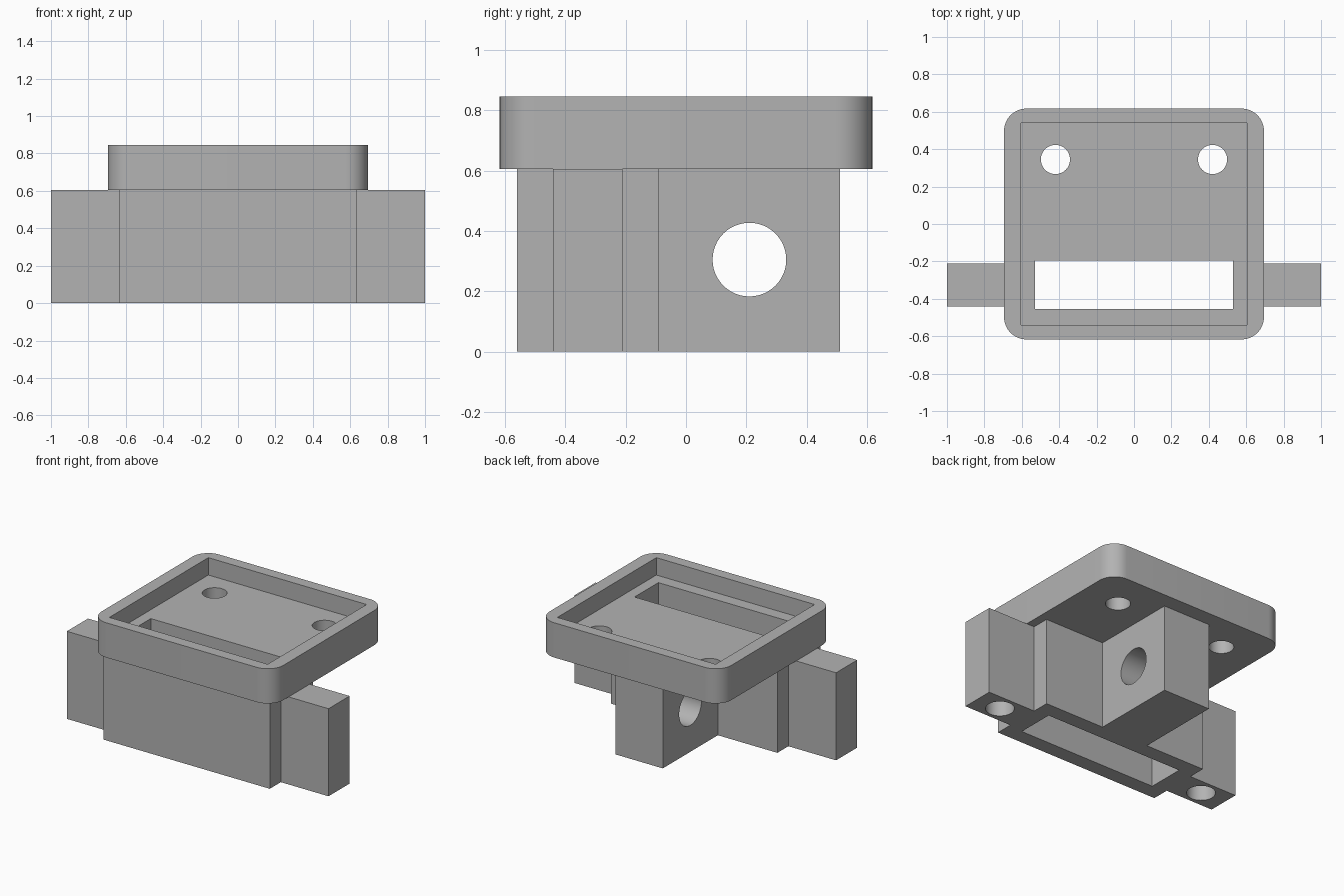
import bpy, bmesh, math
from mathutils import Matrix, Vector

default = bpy.data.objects.get("Cube")
if default:
    bpy.data.objects.remove(default, do_unlink=True)

GREY = (0.45, 0.45, 0.45, 1)
grey = bpy.data.materials.new("plain grey")
grey.use_nodes = True
grey.diffuse_color = GREY
grey.node_tree.nodes["Principled BSDF"].inputs["Base Color"].default_value = GREY

DECK, FLOOR, TOP = 0.605, 0.725, 0.845


def finish(name, bm):
    bmesh.ops.recalc_face_normals(bm, faces=bm.faces[:])
    mesh = bpy.data.meshes.new(name)
    bm.to_mesh(mesh)
    bm.free()
    mesh.materials.append(grey)
    obj = bpy.data.objects.new(name, mesh)
    bpy.context.collection.objects.link(obj)
    return obj


def extrude(name, outline, z0, z1, radius=0):
    """Extrude an outline upwards, optionally rounding its upright edges."""
    bm = bmesh.new()
    face = bm.faces.new([bm.verts.new((x, y, z0)) for x, y in outline])
    result = bmesh.ops.extrude_face_region(bm, geom=[face])
    verts = [g for g in result["geom"] if isinstance(g, bmesh.types.BMVert)]
    bmesh.ops.translate(bm, verts=verts, vec=(0, 0, z1 - z0))
    if radius:
        upright = [e for e in bm.edges
                   if abs(e.verts[0].co.z - e.verts[1].co.z) > 0.01]
        bmesh.ops.bevel(bm, geom=upright, offset=radius, segments=12,
                        profile=0.5, affect='EDGES')
    return finish(name, bm)


def rect(half, y0, y1):
    return [(-half, y0), (half, y0), (half, y1), (-half, y1)]


def cylinder(name, centre, radius, depth, axis="Z"):
    bm = bmesh.new()
    turn = Matrix.Rotation(math.pi / 2, 4, 'Y') if axis == "X" else Matrix()
    bmesh.ops.create_cone(bm, cap_ends=True, segments=48, radius1=radius,
                          radius2=radius, depth=depth,
                          matrix=Matrix.Translation(Vector(centre)) @ turn)
    return finish(name, bm)


def cut(obj, cutters):
    bpy.context.view_layer.objects.active = obj
    for cutter in cutters:
        mod = obj.modifiers.new("cut", 'BOOLEAN')
        mod.operation, mod.solver, mod.object = 'DIFFERENCE', 'EXACT', cutter
        bpy.ops.object.modifier_apply(modifier=mod.name)
        bpy.data.objects.remove(cutter, do_unlink=True)
    bpy.ops.object.select_all(action='DESELECT')
    obj.select_set(True)
    bpy.ops.object.shade_smooth_by_angle(angle=math.radians(30))


def slot():
    return extrude("slot cutter", rect(0.53, -0.455, -0.195), -0.1, 1)


# Body: front housing, side ears and rear block in one outline
right_half = [(0.635, -0.56), (0.635, -0.44), (1, -0.44), (1, -0.21),
              (0.635, -0.21), (0.635, -0.09), (0.18, -0.09), (0.18, 0.51)]
left_half = [(-x, y) for x, y in reversed(right_half)]
body = extrude("body", right_half + left_half, 0, DECK)

# Slot, cross bore in the rear block, blind screw holes under the ears
cut(body, [slot(), cylinder("bore cutter", (0, 0.21, 0.305), 0.122, 0.6, "X")]
    + [cylinder("ear cutter", (s * 0.817, -0.325, 0.2), 0.09, 0.56)
       for s in (-1, 1)])

# Tray: rounded plate with a square pocket, slot and two mounting holes
tray = extrude("tray", rect(0.695, -0.617, 0.617), DECK, TOP, 0.12)
cut(tray, [extrude("pocket cutter", rect(0.605, -0.54, 0.54), FLOOR, 1), slot()]
    + [cylinder("mount cutter", (s * 0.42, 0.345, FLOOR), 0.078, 0.6)
       for s in (-1, 1)])
